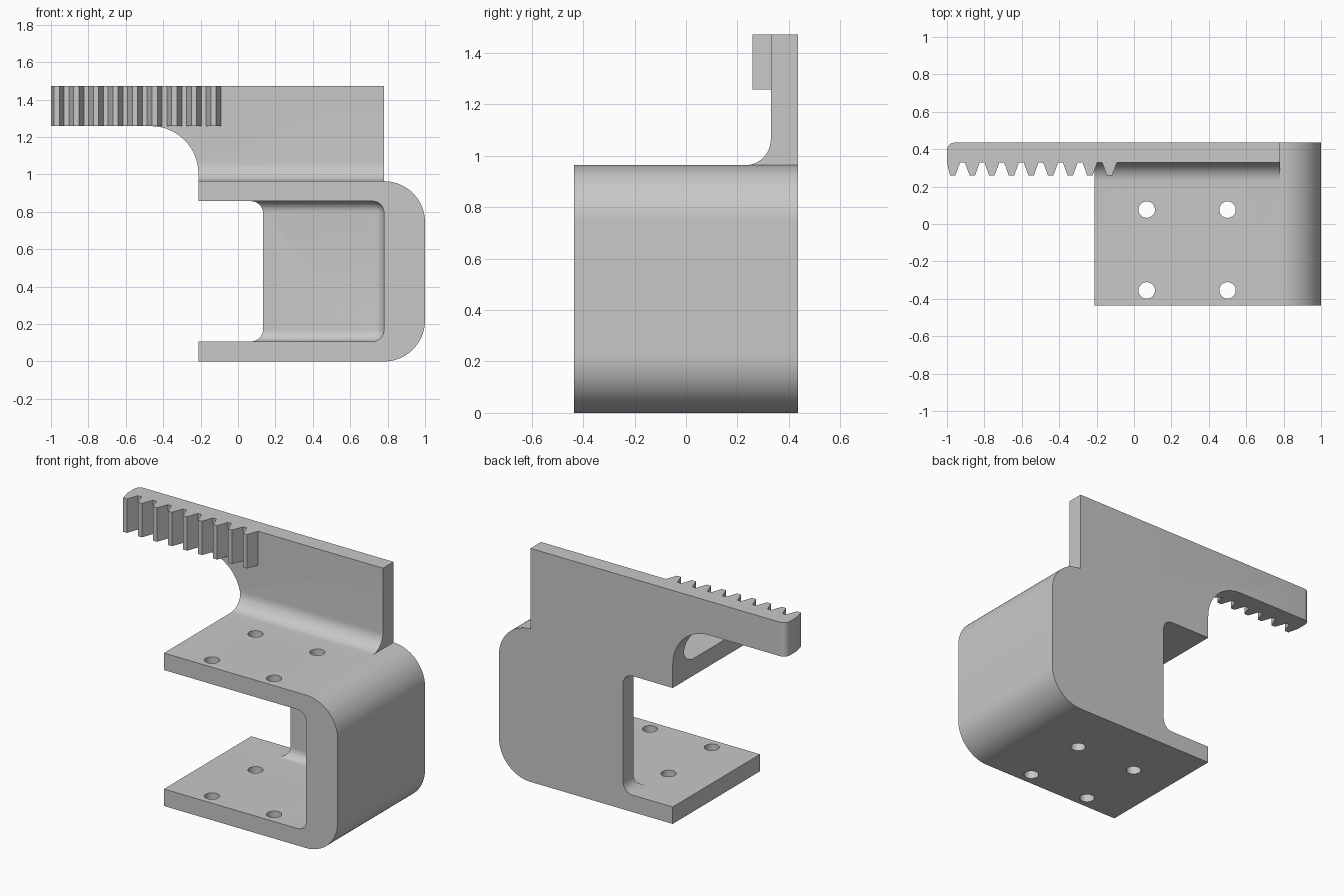
import bpy, bmesh, math
from mathutils import Vector

if "Cube" in bpy.data.objects:
    bpy.data.objects.remove(bpy.data.objects["Cube"])

grey = bpy.data.materials.new("light grey")
grey.diffuse_color = (0.58, 0.58, 0.58, 1)
grey.use_nodes = True
grey.node_tree.nodes["Principled BSDF"].inputs["Base Color"].default_value = grey.diffuse_color

# Main dimensions
BACK, WEB = 0.435, 0.33          # rear face and front face of the rear walls
LEFT, INNER = -0.212, 0.78       # open end of the plates, inside of the spine
LOW, HIGH, TOP = 0.107, 0.857, 0.964
RACK_LOW, RACK_TOP = 1.258, 1.472


def arc(cx, cy, r, a0, a1, n=12):
    return [(cx + r * math.cos(math.radians(a0 + (a1 - a0) * i / n)),
             cy + r * math.sin(math.radians(a0 + (a1 - a0) * i / n))) for i in range(n + 1)]


def finish(name, bm):
    bmesh.ops.recalc_face_normals(bm, faces=bm.faces)
    me = bpy.data.meshes.new(name)
    bm.to_mesh(me)
    bm.free()
    me.materials.append(grey)
    ob = bpy.data.objects.new(name, me)
    bpy.context.collection.objects.link(ob)
    return ob


def prism(bm, pts, axis, lo, hi):
    """Extrude a closed 2D outline along the given axis."""
    place = {'x': lambda u, v, w: (w, u, v), 'y': lambda u, v, w: (u, w, v),
             'z': lambda u, v, w: (u, v, w)}[axis]
    face = bm.faces.new([bm.verts.new(place(u, v, lo)) for u, v in pts])
    ext = bmesh.ops.extrude_face_region(bm, geom=[face])['geom']
    verts = [g for g in ext if isinstance(g, bmesh.types.BMVert)]
    bmesh.ops.translate(bm, verts=verts, vec=Vector(place(0, 0, hi - lo)))


def extruded(name, pts, axis, lo, hi):
    bm = bmesh.new()
    prism(bm, pts, axis, lo, hi)
    return finish(name, bm)


def round_edges(bm, test, r, seg):
    edges = [e for e in bm.edges if test(*[v.co for v in e.verts])]
    bmesh.ops.bevel(bm, geom=edges, offset=r, segments=seg, profile=0.5, affect='EDGES')


def boolean(ob, other, op):
    mod = ob.modifiers.new("bool", 'BOOLEAN')
    mod.operation, mod.object, mod.solver = op, other, 'EXACT'
    bpy.context.view_layer.objects.active = ob
    bpy.ops.object.modifier_apply(modifier=mod.name)
    bpy.data.objects.remove(other)


# Clamp body with its large rounded right side
r = 0.22
bracket = extruded("bracket", [(LEFT, 0)] + arc(1 - r, r, r, -90, 0, 20)
                   + arc(1 - r, TOP - r, r, 0, 90, 20) + [(LEFT, TOP)], 'y', -BACK, BACK)

# Pocket between the plates, filleted along the spine and the rear web
bm = bmesh.new()
prism(bm, [(-0.5, LOW), (INNER, LOW), (INNER, HIGH), (-0.5, HIGH)], 'y', -0.6, WEB)
on_spine = lambda p: abs(p.x - INNER) < 1e-4
on_web = lambda p: abs(p.y - WEB) < 1e-4
inside = lambda a, b: ((on_spine(a) and on_spine(b) and not (a.y < 0 and b.y < 0))
                       or (on_web(a) and on_web(b) and not (a.x < 0 and b.x < 0)))
round_edges(bm, inside, 0.06, 8)
boolean(bracket, finish("pocket", bm), 'DIFFERENCE')

# Opening through the rear web
r, x = 0.065, 0.134
opening = extruded("opening", [(-0.5, LOW)] + arc(x - r, LOW + r, r, -90, 0)
                   + arc(x - r, HIGH - r, r, 0, 90) + [(-0.5, HIGH)], 'y', 0.2, 0.6)
boolean(bracket, opening, 'DIFFERENCE')

# Screw holes through both plates
bm = bmesh.new()
for hx in (0.068, 0.5):
    for hy in (-0.355, 0.077):
        prism(bm, arc(hx, hy, 0.044, 0, 360, 32)[:-1], 'z', -0.1, 1.1)
boolean(bracket, finish("holes", bm), 'DIFFERENCE')

# Rear wall and rack bar: side outline with curved undercut, rounded at the free end
bm = bmesh.new()
r = 0.253
prism(bm, [(LEFT, 0.93)] + arc(LEFT - r, RACK_LOW - r, r, 0, 90, 20)
      + [(-1, RACK_LOW), (-1, RACK_TOP), (INNER, RACK_TOP), (INNER, 0.93)], 'y', 0.1, BACK)
round_edges(bm, lambda a, b: all(p.x < -0.99 and p.y > 0.4 for p in (a, b)), 0.04, 8)
wall = finish("rear_wall", bm)

# Trim the wall to its thickness, leaving a fillet at its foot
r = 0.1
section = extruded("wall_section", [(BACK + 0.1, 0.9), (WEB - r, 0.9)]
                   + arc(WEB - r, TOP + r, r, -90, 0) + [(WEB, 1.6), (BACK + 0.1, 1.6)],
                   'x', -1.1, 1.1)
boolean(wall, section, 'INTERSECT')
boolean(bracket, wall, 'UNION')

# Rack teeth
bm = bmesh.new()
for i in range(9):
    c = -0.131 - 0.1048 * i
    prism(bm, [(max(c - 0.04, -1), WEB), (c - 0.014, 0.258), (c + 0.014, 0.258),
               (c + 0.04, WEB)], 'z', RACK_LOW, RACK_TOP)
teeth = finish("rack_teeth", bm)

for ob in (bracket, teeth):
    bpy.ops.object.select_all(action='DESELECT')
    ob.select_set(True)
    bpy.context.view_layer.objects.active = ob
    bpy.ops.object.shade_smooth_by_angle(angle=math.radians(30))
